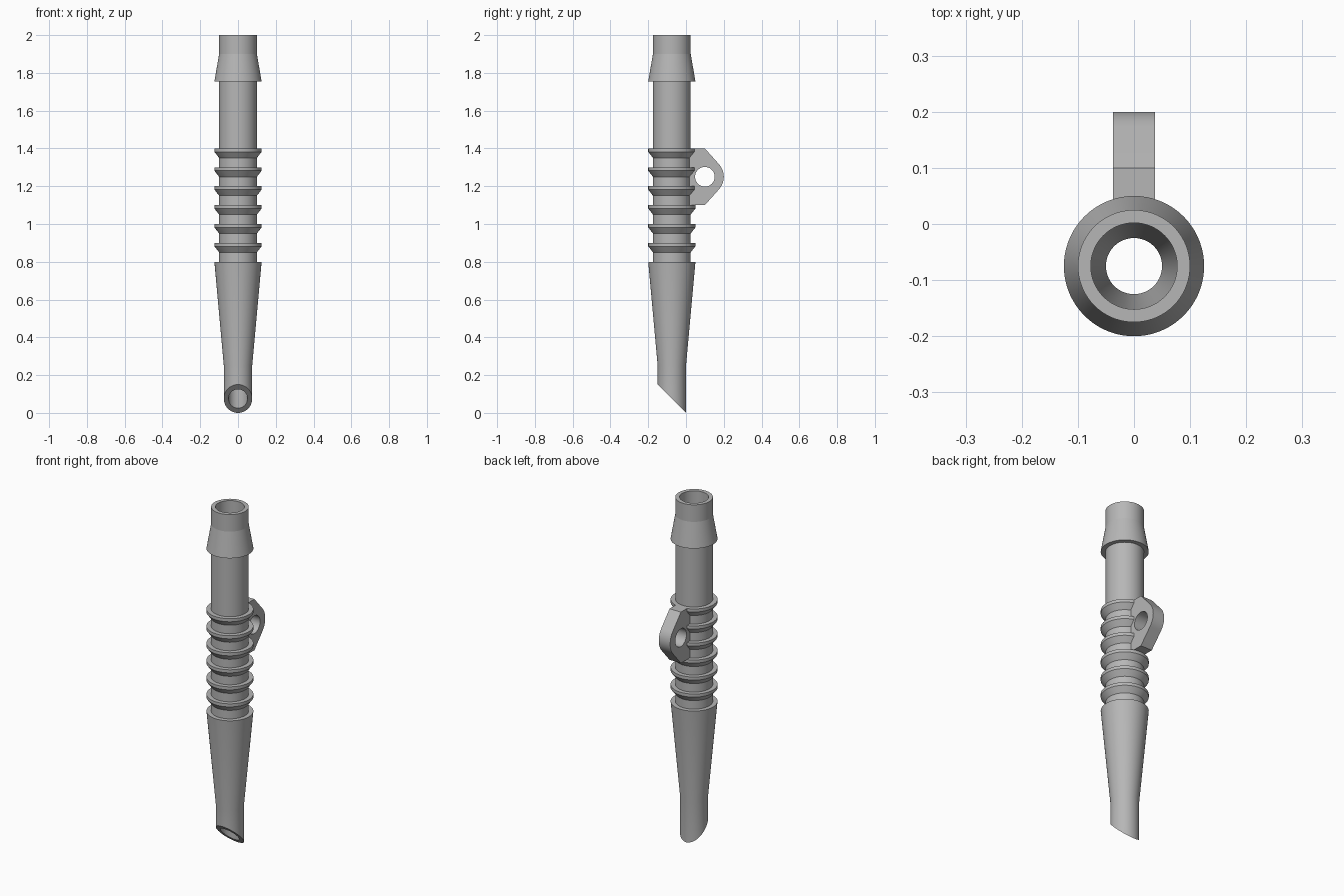
import bpy, bmesh, math

cube = bpy.data.objects.get("Cube")
if cube:
    bpy.data.objects.remove(cube)

SEGMENTS = 72
AXIS_Y = -0.075

grey = bpy.data.materials.new("plain grey")
grey.use_nodes = True
colour = (0.47, 0.47, 0.47, 1)
grey.diffuse_color = colour
grey.node_tree.nodes["Principled BSDF"].inputs["Base Color"].default_value = colour


def finish(obj, degrees):
    obj.data.materials.clear()
    obj.data.materials.append(grey)
    bpy.ops.object.select_all(action='DESELECT')
    obj.select_set(True)
    bpy.context.view_layer.objects.active = obj
    bpy.ops.object.shade_smooth_by_angle(angle=math.radians(degrees))


def lathe(name, profile):
    """Revolve a closed (radius, z) profile; z None follows the slanted tip."""
    bm = bmesh.new()
    rings = []
    for i in range(SEGMENTS):
        a = 2 * math.pi * i / SEGMENTS
        ring = []
        for r, z in profile:
            y = AXIS_Y + r * math.sin(a)
            ring.append(bm.verts.new((r * math.cos(a), y, -y if z is None else z)))
        rings.append(ring)
    n = len(profile)
    for i in range(SEGMENTS):
        p, q = rings[i], rings[(i + 1) % SEGMENTS]
        for j in range(n):
            k = (j + 1) % n
            bm.faces.new((p[j], q[j], q[k], p[k]))
    bmesh.ops.recalc_face_normals(bm, faces=bm.faces)
    mesh = bpy.data.meshes.new(name)
    bm.to_mesh(mesh)
    bm.free()
    obj = bpy.data.objects.new(name, mesh)
    bpy.context.collection.objects.link(obj)
    finish(obj, 7)


# Hollow body: slanted tip, taper, ribbed neck, barbed top, then the bore
outer = [(0.075, None), (0.075, 0.25), (0.125, 0.8), (0.1, 0.8)]
for i in range(6):
    top = 0.9 + 0.1 * i
    outer += [(0.1, top - 0.05), (0.125, top - 0.018), (0.125, top), (0.1, top)]
outer += [(0.1, 1.755), (0.125, 1.755), (0.1, 1.9), (0.1, 2.0)]
bore = [(0.077, 2.0), (0.077, 0.8), (0.05, 0.25), (0.05, None)]
lathe("hollow_tube", outer + bore)

# Lug outline: straight flanks tangent to a rounded end, with a round eye
CY, CZ, END_R, HALF_H = 0.1, 1.25, 0.1, 0.15
sweep = math.asin(END_R / HALF_H)
outline = [(0.01, CZ - HALF_H), (CY, CZ - HALF_H)]
for i in range(17):
    a = sweep * (i / 8 - 1)
    outline.append((CY + END_R * math.cos(a), CZ + END_R * math.sin(a)))
outline += [(CY, CZ + HALF_H), (0.01, CZ + HALF_H)]
eye = [(CY + 0.052 * math.cos(2 * math.pi * i / 48),
        CZ + 0.052 * math.sin(2 * math.pi * i / 48)) for i in range(48)]

curve = bpy.data.curves.new("side_lug", 'CURVE')
curve.dimensions = '2D'
curve.fill_mode = 'BOTH'
curve.extrude = 0.037
for points in (outline, eye):
    spline = curve.splines.new('POLY')
    spline.points.add(len(points) - 1)
    for point, (u, v) in zip(spline.points, points):
        point.co = (u, v, 0, 1)
    spline.use_cyclic_u = True
lug = bpy.data.objects.new("side_lug", curve)
lug.rotation_euler = (math.pi / 2, 0, math.pi / 2)
bpy.context.collection.objects.link(lug)
bpy.ops.object.select_all(action='DESELECT')
lug.select_set(True)
bpy.context.view_layer.objects.active = lug
bpy.ops.object.convert(target='MESH')
lug = bpy.context.view_layer.objects.active

# Weld the lug faces to its walls
bm = bmesh.new()
bm.from_mesh(lug.data)
bmesh.ops.remove_doubles(bm, verts=bm.verts, dist=0.0001)
bmesh.ops.recalc_face_normals(bm, faces=bm.faces)
bm.to_mesh(lug.data)
bm.free()
finish(lug, 25)
